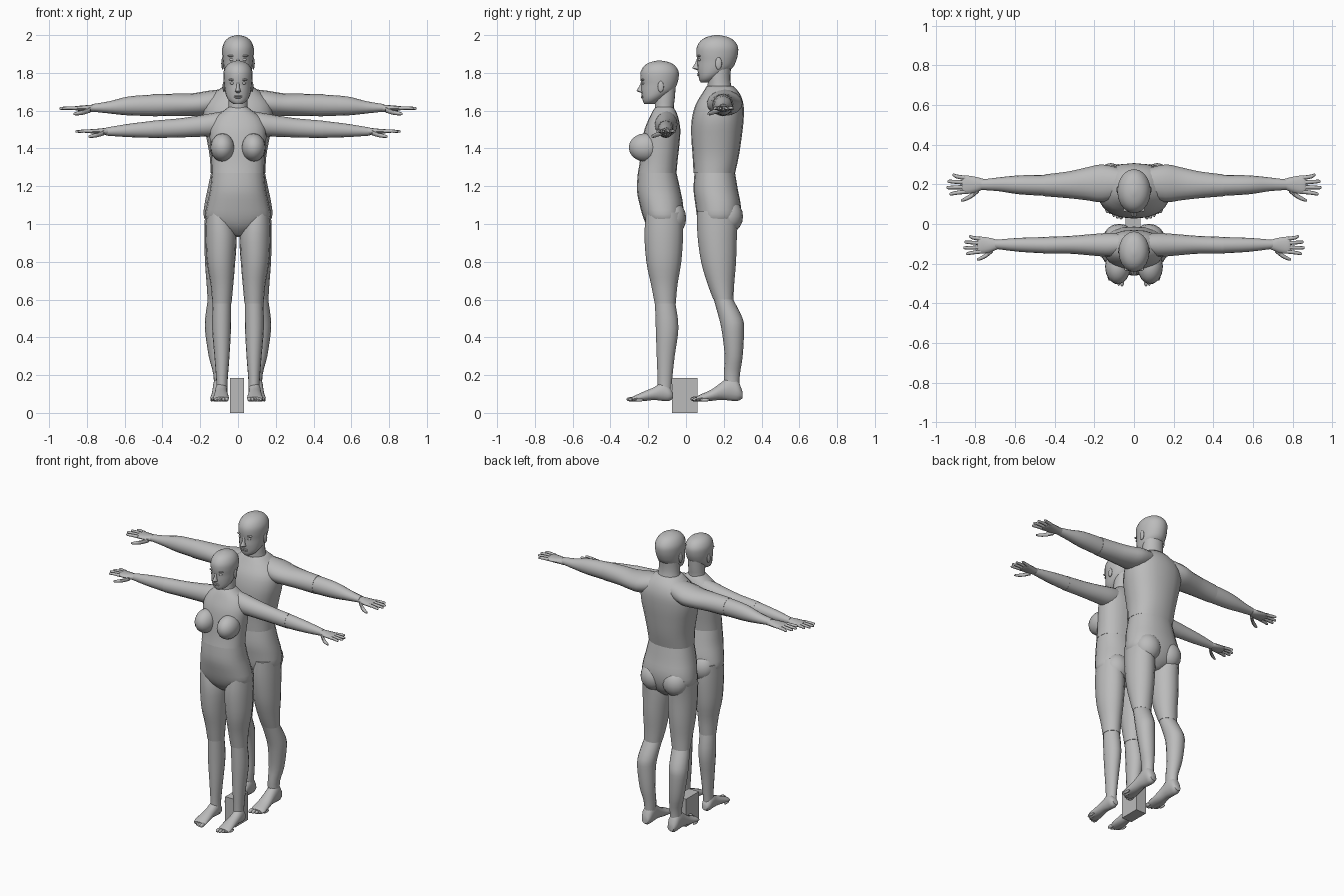
import bpy, bmesh, math
from mathutils import Matrix, Vector

default_cube = bpy.data.objects.get("Cube")
if default_cube:
    bpy.data.objects.remove(default_cube, do_unlink=True)

SIDES = (("left", 1), ("right", -1))
AXES = {"x": (0, 1, 2), "y": (1, 0, 2), "z": (2, 0, 1)}
parts = []


def make_material(name, value):
    mat = bpy.data.materials.new(name)
    mat.use_nodes = True
    colour = (value, value, value, 1)
    mat.diffuse_color = colour
    mat.node_tree.nodes["Principled BSDF"].inputs["Base Color"].default_value = colour
    return mat


grey = make_material("plain grey", 0.5)


def finish(name, bm):
    """Turn a bmesh into a named grey object."""
    bmesh.ops.recalc_face_normals(bm, faces=bm.faces)
    mesh = bpy.data.meshes.new(name)
    bm.to_mesh(mesh)
    bm.free()
    mesh.materials.append(grey)
    obj = bpy.data.objects.new(name, mesh)
    bpy.context.collection.objects.link(obj)
    parts.append(obj)
    return obj


def spline(rings, steps):
    """Smoothly interpolate the rings along the loft."""
    rings = [Vector(r) for r in rings]
    result = []
    for i in range(len(rings) - 1):
        a, b = rings[max(i - 1, 0)], rings[i]
        c, d = rings[i + 1], rings[min(i + 2, len(rings) - 1)]
        for s in range(steps):
            t = s / steps
            result.append(b + (c - a) * (t / 2)
                          + (a * 2 - b * 5 + c * 4 - d) * (t * t / 2)
                          + (b * 3 - a - c * 3 + d) * (t ** 3 / 2))
    return result + [rings[-1]]


def add_loft(bm, rings, axis="z", side=1, sides=20, power=2.0, steps=3):
    """Skin rounded sections: position, low and high of both cross axes."""
    along, across, up = AXES[axis]
    loops = []
    for pos, a_low, a_high, b_low, b_high in spline(rings, steps):
        loop = []
        for k in range(sides):
            angle = math.tau * k / sides
            c, s = math.cos(angle), math.sin(angle)
            co = [0, 0, 0]
            co[along] = pos
            co[across] = (a_low + a_high + (a_high - a_low)
                          * math.copysign(abs(c) ** (2 / power), c)) / 2
            co[up] = (b_low + b_high + (b_high - b_low)
                      * math.copysign(abs(s) ** (2 / power), s)) / 2
            co[0] *= side
            loop.append(bm.verts.new(co))
        loops.append(loop)
    for low, high in zip(loops, loops[1:]):
        for k in range(sides):
            n = (k + 1) % sides
            bm.faces.new((low[k], low[n], high[n], high[k]))
    bm.faces.new(loops[0])
    bm.faces.new(loops[-1])


def loft(name, rings, **options):
    bm = bmesh.new()
    add_loft(bm, rings, **options)
    return finish(name, bm)


def trunk(name, rings, **options):
    """Loft centred on x: height, half width, front, back."""
    return loft(name, [(z, -w, w, f, b) for z, w, f, b in rings], **options)


def add_ball(bm, centre, size):
    matrix = Matrix.Translation(centre) @ Matrix.Diagonal((*size, 1))
    bmesh.ops.create_uvsphere(bm, u_segments=16, v_segments=10, radius=1, matrix=matrix)


def ball_pair(name, centre, size):
    for label, s in SIDES:
        bm = bmesh.new()
        add_ball(bm, (centre[0] * s, *centre[1:]), size)
        finish(f"{name}_{label}", bm)


def limb(name, rings, axis):
    for label, s in SIDES:
        loft(f"{name}_{label}", rings, axis=axis, side=s, sides=16)


def head(who, y, z, k):
    """Skull, nose, lips, eyes and ears, scaled by head height k."""
    skull = [(0, .10, -.33, -.1), (.06, .19, -.36, 0), (.16, .26, -.38, .15),
             (.3, .3, -.4, .34), (.45, .32, -.4, .42), (.6, .335, -.42, .46),
             (.75, .33, -.41, .46), (.88, .27, -.33, .38), (.96, .17, -.2, .25),
             (1, .03, -.03, .06)]
    nose = [(.26, .04, -.41, -.34), (.29, .065, -.49, -.34), (.32, .055, -.5, -.34),
            (.4, .035, -.45, -.34), (.52, .03, -.4, -.34)]
    for name, rings in (("head", skull), ("nose", nose)):
        trunk(f"{who}_{name}", [(z + h * k, w * k, y + f * k, y + b * k)
                                for h, w, f, b in rings])
    bm = bmesh.new()
    for h in (.15, .18):
        add_ball(bm, (0, y - .375 * k, z + h * k), (.1 * k, .03 * k, .02 * k))
    finish(f"{who}_lips", bm)
    ball_pair(f"{who}_eye", (.13 * k, y - .355 * k, z + .48 * k),
              (.055 * k, .03 * k, .03 * k))
    ball_pair(f"{who}_brow", (.13 * k, y - .36 * k, z + .56 * k),
              (.09 * k, .04 * k, .025 * k))
    ball_pair(f"{who}_ear", (.325 * k, y + .05 * k, z + .4 * k),
              (.03 * k, .07 * k, .13 * k))


def hand(who, x, y, z, k):
    """Palm, four fingers and a thumb pointing forward; k is the hand length."""
    palm = [(-.03, -.12, .14, -.11, .11), (.15, -.2, .19, -.1, .1),
            (.35, -.25, .23, -.08, .08), (.52, -.26, .24, -.06, .07),
            (.58, -.22, .2, -.04, .05)]
    for label, s in SIDES:
        bm = bmesh.new()
        place = lambda r: (x + r[0] * k, y + r[1] * k, y + r[2] * k,
                           z + r[3] * k, z + r[4] * k)
        add_loft(bm, [place(r) for r in palm], axis="x", side=s, sides=12)
        for i, tip in enumerate((.92, 1, .97, .84)):
            base, end = -.2 + .125 * i, -.26 + .17 * i
            finger = [(.48, base - .06, base + .06, -.05, .06),
                      (.72, (base + end) / 2 - .055, (base + end) / 2 + .055, -.04, .06),
                      (tip - .04, end - .045, end + .045, -.04, .04),
                      (tip, end - .02, end + .02, -.02, .02)]
            add_loft(bm, [place(r) for r in finger], axis="x", side=s, sides=8)
        thumb = [(.12, -.22, -.08, -.12, .04), (.32, -.38, -.24, -.18, -.04),
                 (.5, -.46, -.35, -.2, -.09), (.6, -.47, -.41, -.19, -.13)]
        add_loft(bm, [place(r) for r in thumb], axis="x", side=s, sides=8)
        finish(f"{who}_hand_{label}", bm)


def foot(who, x, heel, k, ankle):
    """Heel to ball of the foot with five toes; k is the foot length."""
    floor = .06
    sole = [(0, -.08, .08, .06, .2), (.08, -.12, .13, .01, ankle * .8),
            (.22, -.13, .14, .01, ankle), (.4, -.13, .15, .03, ankle * .75),
            (.6, -.15, .17, .01, .23), (.8, -.16, .19, 0, .14), (.88, -.14, .16, 0, .1)]
    for label, s in SIDES:
        bm = bmesh.new()
        add_loft(bm, [(heel - d * k, x + a * k, x + b * k, floor + c * k, floor + e * k)
                      for d, a, b, c, e in sole], axis="y", side=s, sides=14)
        for i in range(5):
            size = .05 - .005 * i
            add_ball(bm, ((x + (-.11 + .068 * i) * k) * s,
                          heel - (.9 - .022 * i * i / 2) * k, floor + size * k),
                     (size * .9 * k, .1 * k, size * k))
        finish(f"{who}_foot_{label}", bm)


# Front figure: head, neck and trunk
head("front_figure", -.145, 1.635, .23)
trunk("front_figure_neck", [(1.56, .065, -.165, -.055), (1.61, .052, -.165, -.065),
                            (1.66, .05, -.165, -.06), (1.72, .05, -.16, -.055)])
trunk("front_figure_chest", [(1.27, .14, -.255, -.05), (1.33, .141, -.245, -.045),
                             (1.42, .147, -.235, -.035), (1.5, .15, -.22, -.03),
                             (1.56, .125, -.195, -.04), (1.6, .075, -.175, -.055),
                             (1.62, .05, -.16, -.07)], power=2.3)
ball_pair("front_figure_bust", (.082, -.215, 1.405), (.064, .088, .075))
trunk("front_figure_pelvis", [(1.27, .138, -.255, -.05), (1.18, .148, -.26, -.03),
                              (1.1, .165, -.245, -.015), (1.03, .172, -.225, -.015),
                              (.98, .12, -.2, -.03), (.94, .03, -.16, -.08)], power=2.3)
ball_pair("front_figure_seat", (.075, -.072, 1.03), (.08, .073, .09))

# Front figure: arms and legs
limb("front_figure_upper_arm", [(.05, -.15, -.05, 1.48, 1.6), (.12, -.165, -.045, 1.465, 1.59),
                                (.2, -.16, -.05, 1.462, 1.575), (.32, -.15, -.06, 1.458, 1.558),
                                (.45, -.15, -.065, 1.455, 1.547)], "x")
limb("front_figure_forearm", [(.45, -.148, -.066, 1.456, 1.546), (.58, -.14, -.07, 1.46, 1.53),
                              (.7, -.125, -.08, 1.468, 1.51)], "x")
hand("front_figure", .69, -.105, 1.49, .17)
limb("front_figure_thigh", [(1.06, .04, .168, -.21, -.02), (.95, .01, .172, -.22, -.015),
                            (.8, .015, .165, -.21, -.025), (.68, .025, .145, -.185, -.045),
                            (.58, .034, .136, -.166, -.054)], "z")
limb("front_figure_shin", [(.58, .036, .134, -.164, -.056), (.45, .037, .137, -.16, -.04),
                           (.3, .045, .125, -.155, -.06), (.17, .055, .115, -.15, -.074),
                           (.09, .055, .115, -.15, -.08)], "z")
foot("front_figure", .087, -.07, .245, .42)

# Back figure: head, neck and trunk
head("back_figure", .16, 1.75, .25)
trunk("back_figure_neck", [(1.67, .085, .11, .26), (1.73, .07, .115, .24),
                           (1.78, .066, .115, .235), (1.84, .065, .12, .24)])
trunk("back_figure_chest", [(1.27, .145, .04, .26), (1.36, .15, .035, .28),
                            (1.46, .168, .028, .295), (1.55, .185, .03, .305),
                            (1.63, .18, .05, .305), (1.69, .13, .085, .285),
                            (1.73, .075, .11, .25)], power=2.3)
trunk("back_figure_pelvis", [(1.27, .143, .045, .26), (1.18, .162, .04, .275),
                             (1.1, .178, .05, .29), (1.03, .178, .06, .285),
                             (.97, .12, .08, .26), (.93, .03, .13, .22)], power=2.3)
ball_pair("back_figure_seat", (.08, .222, 1.04), (.084, .08, .09))

# Back figure: arms and legs
limb("back_figure_upper_arm", [(.07, .13, .28, 1.6, 1.715), (.16, .11, .3, 1.575, 1.705),
                               (.24, .12, .285, 1.572, 1.692), (.33, .13, .265, 1.572, 1.69),
                               (.45, .14, .25, 1.57, 1.687)], "x")
limb("back_figure_forearm", [(.45, .142, .248, 1.572, 1.685), (.58, .15, .245, 1.575, 1.675),
                             (.68, .165, .235, 1.585, 1.65), (.77, .172, .224, 1.595, 1.635)], "x")
hand("back_figure", .76, .2, 1.612, .185)
limb("back_figure_thigh", [(1.07, .04, .174, .06, .28), (.95, .008, .178, .06, .27),
                           (.8, .015, .175, .08, .265), (.68, .03, .166, .115, .255),
                           (.6, .044, .161, .145, .251)], "z")
limb("back_figure_shin", [(.6, .046, .16, .147, .25), (.5, .055, .174, .175, .3),
                          (.43, .06, .174, .19, .307), (.3, .06, .155, .205, .3),
                          (.2, .06, .13, .2, .285), (.1, .064, .128, .205, .28)], "z")
foot("back_figure", .095, .298, .275, .5)

# Stand block between the feet
bm = bmesh.new()
bmesh.ops.create_cube(bm, size=1, matrix=Matrix.Translation((-.005, -.007, .0925))
                      @ Matrix.Diagonal((.075, .135, .185, 1)))
finish("stand_block", bm)

# Smooth shading with crisp edges on the block and part ends
bpy.ops.object.select_all(action="DESELECT")
for obj in parts:
    obj.select_set(True)
bpy.context.view_layer.objects.active = parts[0]
bpy.ops.object.shade_smooth_by_angle(angle=math.radians(50))
